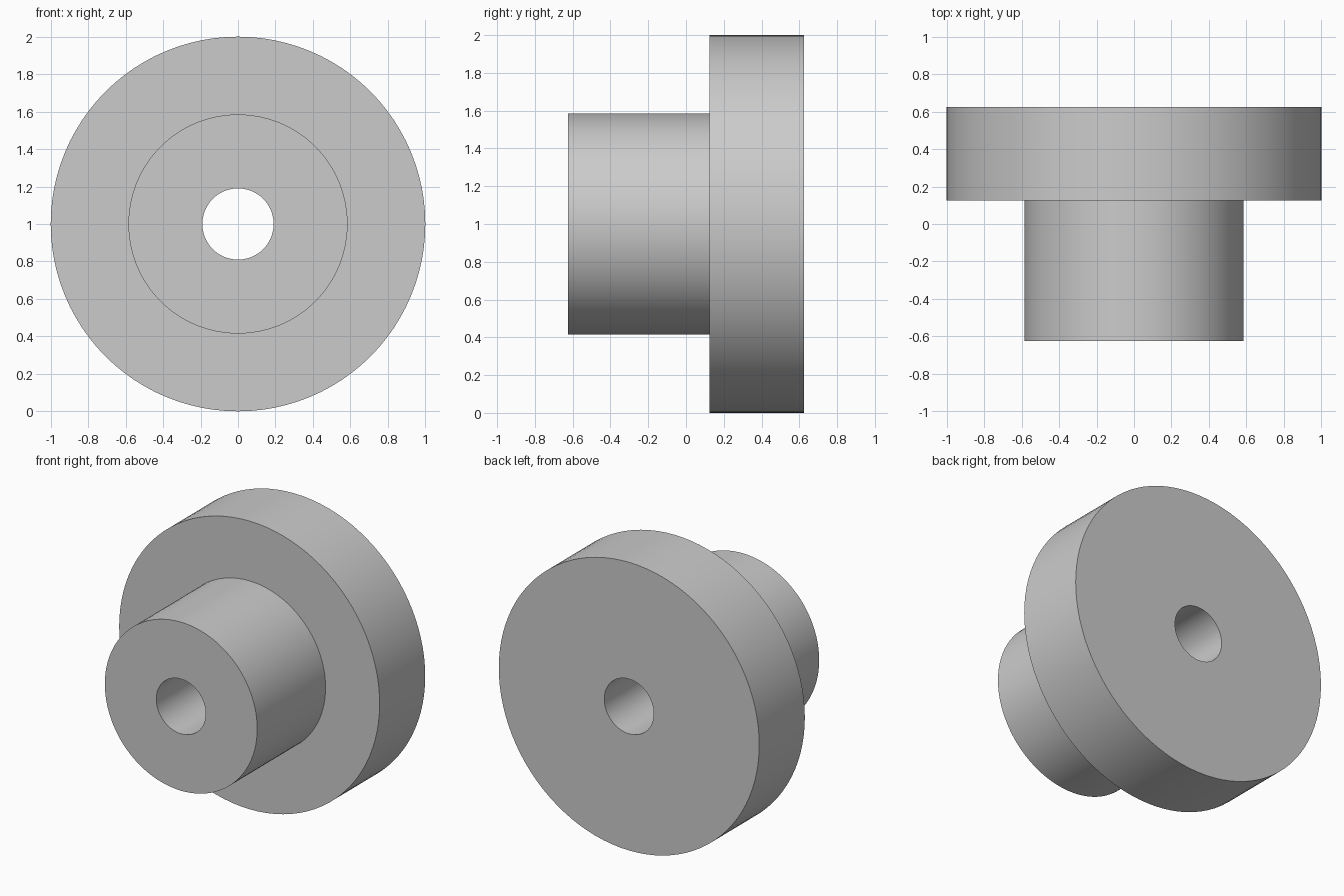
import bpy
import bmesh
import math
from mathutils import Matrix, Vector

cube = bpy.data.objects.get("Cube")
if cube:
    bpy.data.objects.remove(cube, do_unlink=True)

SEGMENTS = 96
BORE, HUB, FLANGE = 0.19, 0.585, 1.0
FRONT, STEP, BACK = -0.625, 0.125, 0.625

# Plain grey material
grey = bpy.data.materials.new("light grey")
grey.use_nodes = True
colour = (0.6, 0.6, 0.6, 1)
grey.diffuse_color = colour
grey.node_tree.nodes["Principled BSDF"].inputs["Base Color"].default_value = colour

# Closed half section (radius, y), revolved around the y axis
profile = [(BORE, FRONT), (HUB, FRONT), (HUB, STEP),
           (FLANGE, STEP), (FLANGE, BACK), (BORE, BACK)]
bm = bmesh.new()
verts = [bm.verts.new((r, y, 0)) for r, y in profile]
edges = [bm.edges.new((v, verts[(i + 1) % len(verts)])) for i, v in enumerate(verts)]
bmesh.ops.spin(bm, geom=verts + edges, cent=(0, 0, 0), axis=(0, 1, 0),
               angle=math.tau, steps=SEGMENTS, use_duplicate=False)
bmesh.ops.remove_doubles(bm, verts=bm.verts, dist=0.0001)
bmesh.ops.recalc_face_normals(bm, faces=bm.faces)
bmesh.ops.transform(bm, matrix=Matrix.Translation(Vector((0, 0, FLANGE))), verts=bm.verts)

mesh = bpy.data.meshes.new("flanged_hub")
bm.to_mesh(mesh)
bm.free()
mesh.materials.append(grey)
hub = bpy.data.objects.new("flanged_hub", mesh)
bpy.context.collection.objects.link(hub)

# Smooth round walls, sharp rims
bpy.ops.object.select_all(action="DESELECT")
hub.select_set(True)
bpy.context.view_layer.objects.active = hub
bpy.ops.object.shade_smooth_by_angle(angle=math.radians(30))
